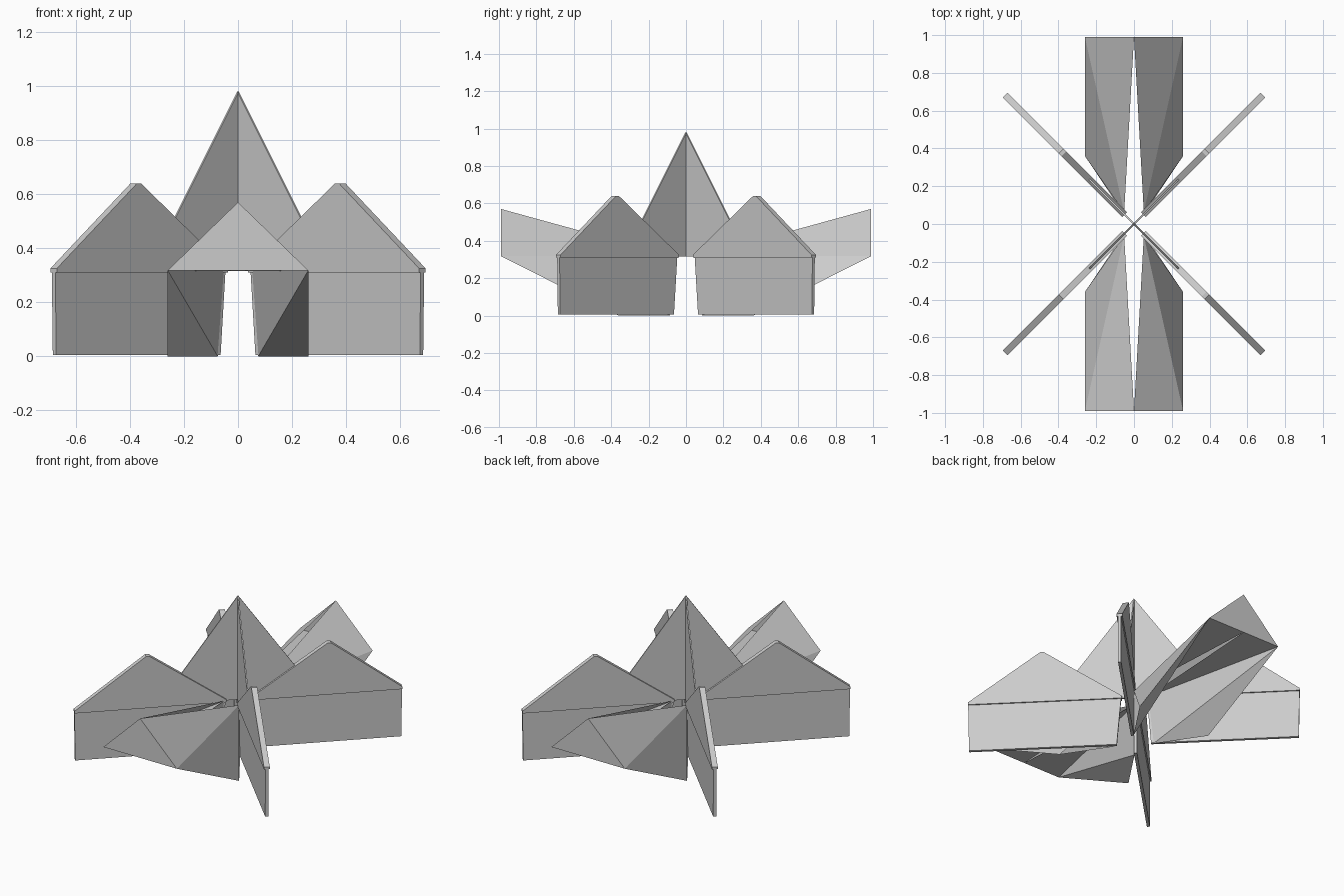
import bpy, math
from mathutils import Matrix, Vector

if "Cube" in bpy.data.objects:
    bpy.data.objects.remove(bpy.data.objects["Cube"])


def make(name, verts, faces, thickness=0.0):
    me = bpy.data.meshes.new(name)
    me.from_pydata([tuple(v) for v in verts], [], faces)
    me.update()
    ob = bpy.data.objects.new(name, me)
    bpy.context.collection.objects.link(ob)
    if thickness:
        m = ob.modifiers.new("paper", 'SOLIDIFY')
        m.thickness = thickness
        m.offset = 0
    return ob


def slab(name, profile, angle, t):
    """Upright folded panel: profile (distance along diagonal, height), thickness t."""
    n = len(profile)
    rot = Matrix.Rotation(angle, 3, 'Z')
    verts = [rot @ Vector((d, s * t / 2, z)) for s in (-1, 1) for d, z in profile]
    faces = [list(range(n))[::-1], list(range(n, 2 * n))]
    faces += [[i, (i + 1) % n, n + (i + 1) % n, n + i] for i in range(n)]
    return make(name, verts, faces)


# four diagonal fins: lower wall and slightly thicker pointed upper flap
wall = [(0.10, 0.005), (0.96, 0.005), (0.965, 0.31), (0.075, 0.31)]
flap = [(0.07, 0.31), (0.965, 0.31), (0.965, 0.325), (0.545, 0.64), (0.525, 0.64), (0.07, 0.325)]
for k in range(4):
    a = math.radians(45 + 90 * k)
    slab("fin_wall", wall, a, 0.018)
    slab("fin_flap", flap, a, 0.034)

# two crossing central peaks
for k in range(2):
    slab("centre_peak", [(-0.47, 0.315), (0.47, 0.315), (0, 0.98)],
         math.radians(45 + 90 * k), 0.008)

# front and back wings, each made of two mirrored folded halves
ridge, eave, mid = (0, 0.99, 0.57), (0.26, 0.99, 0.318), (0, 0.99, 0.318)
inner_top, inner_low, foot = (0.052, 0.062, 0.315), (0.075, 0.085, 0), (0.26, 0.36, 0.0)
for sy, label in ((-1, "front"), (1, "back")):
    for sx in (-1, 1):
        pts = [(x * sx, y * sy, z) for x, y, z in
               (ridge, eave, mid, inner_top, inner_low, foot)]
        faces = [(0, 3, 1),   # roof
                 (0, 1, 2),   # gable
                 (2, 1, 3),   # ceiling
                 (1, 3, 4),   # inner wall
                 (1, 4, 5),   # underside
                 (1, 5, 3)]   # outer side
        if sx * sy < 0:
            faces = [f[::-1] for f in faces]
        make(label + "_wing_half", pts, faces)
